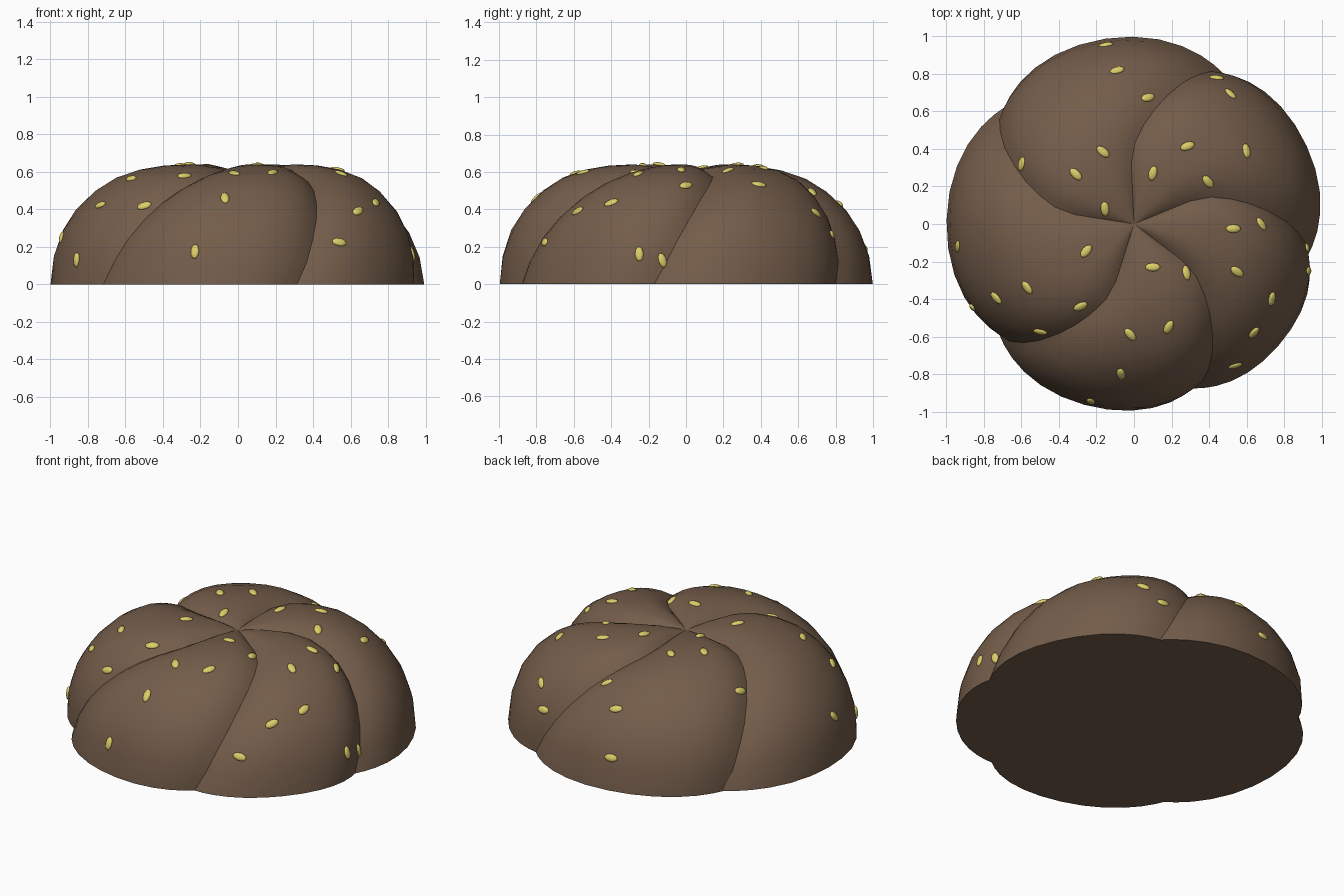
import bpy, bmesh, math
from mathutils import Vector, Matrix
from mathutils.bvhtree import BVHTree

if "Cube" in bpy.data.objects:
    bpy.data.objects.remove(bpy.data.objects["Cube"])


def material(name, rgb):
    m = bpy.data.materials.new(name)
    m.diffuse_color = (*rgb, 1)
    m.use_nodes = True
    m.node_tree.nodes["Principled BSDF"].inputs["Base Color"].default_value = m.diffuse_color
    return m


crust = material("brown crust", (0.174, 0.109, 0.069))
seed_mat = material("yellow seed", (0.72, 0.61, 0.14))

# profiles (radius, height): along a lobe ridge and along a crease, plus swirl in degrees
RIDGE = [(.06, .60), (.15, .622), (.30, .640), (.42, .634), (.54, .613), (.66, .57), (.765, .50),
         (.865, .40), (.935, .29), (.983, .15), (1.0, 0)]
CREASE = [(.06, .587), (.15, .588), (.32, .585), (.43, .572), (.53, .543), (.62, .50), (.71, .435),
          (.80, .34), (.865, .235), (.91, .12), (.93, 0)]
SWIRL = [0, 0, 0, -3, -8, -12.5, -17, -21.5, -25.5, -29, -33]
EDGES = [-189, -107.5, -37.5, 22.5, 92.5, 171]      # crease angles near the centre
N = 12                                      # segments per lobe


def bulge(u):
    v = abs(2 * u - 1)
    return 1 - v ** (2.7 if u < .5 else 3.2)


# bun: five swirled lobes in one closed dome
bm = bmesh.new()
rings = []
for (rr, rz), (cr, cz), sw in zip(RIDGE, CREASE, SWIRL):
    ring = []
    for a0, a1 in zip(EDGES, EDGES[1:]):
        for i in range(N):
            u = (1 - math.cos(math.pi * i / N)) / 2
            u = .5 * u + .5 * i / N
            f = bulge(u)
            a = math.radians(a0 + (a1 - a0) * u + sw)
            r, z = cr + (rr - cr) * f, cz + (rz - cz) * f
            x, y = r * math.cos(a), r * math.sin(a)
            ring.append(bm.verts.new((x * (1.013 if x > 0 else 1), y, z)))
    rings.append(ring)
M = len(rings[0])
top = bm.verts.new((0, 0, .585))
for i in range(M):
    j = (i + 1) % M
    bm.faces.new((top, rings[0][i], rings[0][j]))
    for p, q in zip(rings, rings[1:]):
        bm.faces.new((p[i], q[i], q[j], p[j]))
for f in bm.faces:
    f.smooth = True
base = bm.faces.new(rings[-1][::-1])
for e in base.edges:
    e.smooth = False
# sharp creases between lobes
for k in range(0, M, N):
    for p, q in zip([None] + rings, rings):
        e = bm.edges.get((p[k] if p else top, q[k]))
        e.smooth = False
bm.normal_update()
tree = BVHTree.FromBMesh(bm)
me = bpy.data.meshes.new("bread_roll")
bm.to_mesh(me)
bm.free()
me.materials.append(crust)
bpy.context.collection.objects.link(bpy.data.objects.new("bread_roll", me))

# seeds: x, y, heading in degrees seen from above
SEEDS = [(-.15, .955, 10), (-.09, .82, 15), (.075, .675, 15), (-.165, .385, -40), (-.31, .265, -45),
         (-.60, .32, 75), (-.155, .08, 95), (.10, .27, 75), (.285, .415, 20), (.395, .225, -50),
         (.60, .39, 100), (.515, .695, -45), (.44, .78, -5), (.53, -.025, 0), (.68, 0, -55),
         (.55, -.255, -35), (.735, -.40, 80), (.64, -.58, 50), (.54, -.755, 15), (.93, -.25, 10),
         (.94, -.12, 80), (.10, -.23, 0), (.28, -.26, 100), (.185, -.55, 60), (-.02, -.59, -50),
         (-.07, -.80, 100), (-.23, -.945, 80), (-.255, -.145, 50), (-.285, -.44, 25),
         (-.57, -.34, -55), (-.735, -.395, -50), (-.50, -.575, -10), (-.94, -.12, 80),
         (-.87, -.45, 35)]

sb = bmesh.new()
for x, y, deg in SEEDS:
    p, n, _, _ = tree.ray_cast(Vector((x, y, 2)), Vector((0, 0, -1)))
    if p is None or p.z < .1:
        p, n, _, _ = tree.find_nearest(Vector((x, y, .13)))
    c, s = math.cos(math.radians(deg)), math.sin(math.radians(deg))
    d = Vector((c, s, -(n.x * c + n.y * s) / max(n.z, .15)))
    d = (d - n * d.dot(n)).normalized()
    side = n.cross(d)
    rot = Matrix((d, side, n)).transposed().to_4x4()
    mat = Matrix.Translation(p) @ rot @ Matrix.Diagonal((.041, .023, .013, 1))
    bmesh.ops.create_icosphere(sb, subdivisions=2, radius=1, matrix=mat)
for f in sb.faces:
    f.smooth = True
sm = bpy.data.meshes.new("seeds")
sb.to_mesh(sm)
sb.free()
sm.materials.append(seed_mat)
bpy.context.collection.objects.link(bpy.data.objects.new("seeds", sm))
